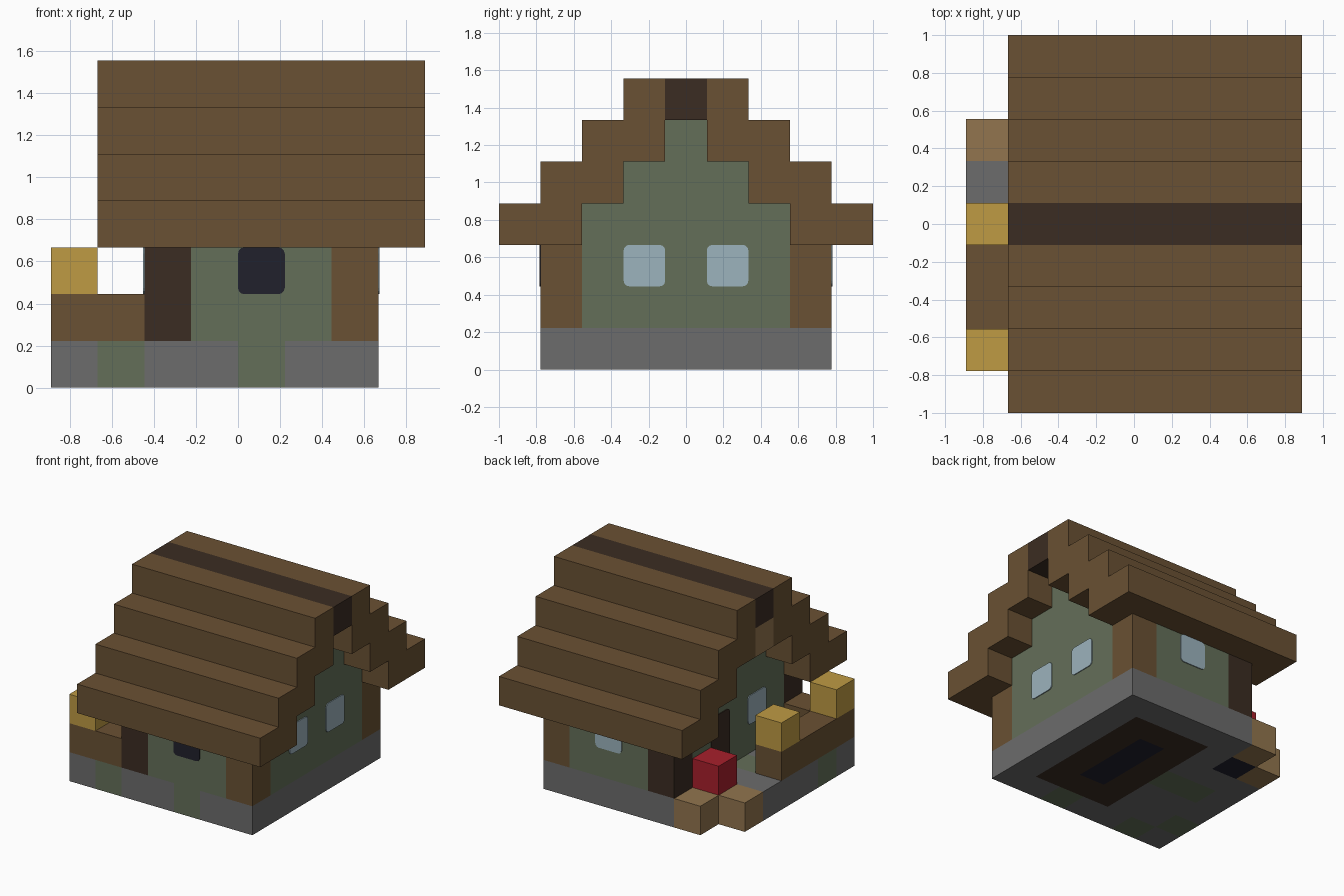
import bpy, bmesh
from mathutils import Vector

cube = bpy.data.objects.get("Cube")
if cube:
    bpy.data.objects.remove(cube, do_unlink=True)

U = 2 / 9                      # one building block
ORIGIN = Vector((-4, -4.5, 0))  # block counts start at this corner


def at(x, y, z):
    return (Vector((x, y, z)) + ORIGIN) * U


def material(name, hexcode):
    srgb = [int(hexcode[i:i + 2], 16) / 255 for i in (0, 2, 4)]
    col = [c / 12.92 if c <= 0.04045 else ((c + 0.055) / 1.055) ** 2.4 for c in srgb] + [1]
    m = bpy.data.materials.new(name)
    m.use_nodes = True
    m.diffuse_color = col
    bsdf = next(n for n in m.node_tree.nodes if n.type == 'BSDF_PRINCIPLED')
    bsdf.inputs["Base Color"].default_value = col
    return m


wood = material("brown wood", "6A5133")
dark = material("dark wood", "3B2C22")
pale = material("pale wood", "92754E")
stone = material("grey stone", "6C6C6C")
green = material("sage green", "646F59")
navy = material("dark navy", "21212C")
glass = material("pale blue glass", "9CB3BD")
gold = material("gold", "BF9B44")
red = material("red", "A81F2B")


def finish(name, bm, *mats):
    bmesh.ops.recalc_face_normals(bm, faces=bm.faces)
    mesh = bpy.data.meshes.new(name)
    bm.to_mesh(mesh)
    bm.free()
    for m in mats:
        mesh.materials.append(m)
    ob = bpy.data.objects.new(name, mesh)
    bpy.context.scene.collection.objects.link(ob)
    return ob


def box(name, mat, lo, size, rounded_axis=None):
    """Box from its low corner and size, both in blocks."""
    bm = bmesh.new()
    bmesh.ops.create_cube(bm, size=1)
    lo, size = Vector(lo), Vector(size)
    for v in bm.verts:
        v.co = at(*(lo + size * 0.5 + v.co * size))
    if rounded_axis is not None:
        edges = [e for e in bm.edges
                 if abs((e.verts[0].co - e.verts[1].co)[rounded_axis]) > 1e-4]
        bmesh.ops.bevel(bm, geom=edges, offset=0.03, segments=3, profile=0.5,
                        affect='EDGES')
    return finish(name, bm, mat)


def prism(name, mat, profile, x0, x1):
    """Side profile (y, z) swept along x."""
    bm = bmesh.new()
    face = bm.faces.new([bm.verts.new(at(x0, y, z)) for y, z in profile])
    new = bmesh.ops.extrude_face_region(bm, geom=[face])["geom"]
    bmesh.ops.translate(bm, vec=((x1 - x0) * U, 0, 0),
                        verts=[g for g in new if isinstance(g, bmesh.types.BMVert)])
    return finish(name, bm, mat)


# Foundation: one flat slab with mossy blocks, floor boards and a rug
MOSS = {(1, 1), (4, 1), (0, 2), (1, 4), (2, 4)}
bm = bmesh.new()
bmesh.ops.create_grid(bm, x_segments=7, y_segments=7, size=3.5 * U)
bmesh.ops.translate(bm, verts=bm.verts, vec=at(3.5, 4.5, 0))
for f in list(bm.faces):
    c = f.calc_center_median() / U - ORIGIN
    i, j = int(c.x), int(c.y)
    if (i, j) == (0, 7):
        bm.faces.remove(f)
    elif (i, j) in MOSS:
        f.material_index = 1
    elif (i, j) in {(0, 6), (1, 7)}:       # entrance steps
        f.material_index = 2
    elif (i, j) == (1, 6) or (i == 4 and 3 <= j <= 5):
        f.material_index = 4
    elif 3 <= i <= 5 and 2 <= j <= 6:
        f.material_index = 3
for v in [v for v in bm.verts if not v.link_faces]:
    bm.verts.remove(v)
for e in [e for e in bm.edges if not e.link_faces]:
    bm.edges.remove(e)
for v in [v for v in bm.verts if not v.link_faces]:
    bm.verts.remove(v)
slab = finish("foundation", bm, stone, green, pale, dark, navy)
up = slab.data.polygons[0].normal.z > 0
mod = slab.modifiers.new("thickness", 'SOLIDIFY')
mod.thickness = U
mod.offset = 1 if up else -1

# Walls and corner posts
gable = [(2, 1), (7, 1), (7, 4), (6, 4), (6, 5), (5, 5),
         (5, 6), (4, 6), (4, 5), (3, 5), (3, 4), (2, 4)]
prism("right_gable_wall", green, gable, 6, 7)
prism("left_gable_wall", green, gable, 2, 3)
for side, y in (("front", 1), ("back", 7)):
    box(side + "_wall", green, (3, y, 1), (3, 1, 2))
    box(side + "_wood_post", wood, (6, y, 1), (1, 1, 2))
    box(side + "_dark_post", dark, (2, y, 1), (1, 1, 2))

# Stepped roof: one half profile mirrored, with a dark ridge beam
half = [(0, 3), (2, 3), (2, 4), (3, 4), (3, 5), (4, 5), (4, 7),
        (3, 7), (3, 6), (2, 6), (2, 5), (1, 5), (1, 4), (0, 4)]
roof = prism("stepped_roof", wood, half, 1, 8)
mirror = roof.modifiers.new("mirror", 'MIRROR')
mirror.use_axis = (False, True, False)
mirror.use_clip = False
mirror.use_mirror_merge = False
box("ridge_beam", dark, (1, 4, 6), (7, 1, 1))
box("gable_bracket", pale, (1, 4, 5), (1, 1, 1))

# Windows and door as thin plates
T = 0.03
for j in (3, 5):
    box("right_window", glass, (7, j, 2), (T, 1, 1), 0)
box("left_window", glass, (2 - T, 3, 2), (T, 1, 1), 0)
box("back_window", glass, (4, 8, 2), (1, T, 1), 1)
box("front_window", navy, (4, 1 - T, 2), (1, T, 1), 1)
box("door", dark, (2 - T, 5, 1), (T, 1, 2), 0)

# Porch railing, lanterns and flower box
box("porch_rail", wood, (0, 1, 1), (1, 4, 1))
box("porch_front_rail", wood, (1, 1, 1), (1, 1, 1))
for j in (1, 4):
    box("lantern", gold, (0, j, 2), (1, 1, 1))
box("red_block", red, (1, 6, 1), (1, 1, 1))
